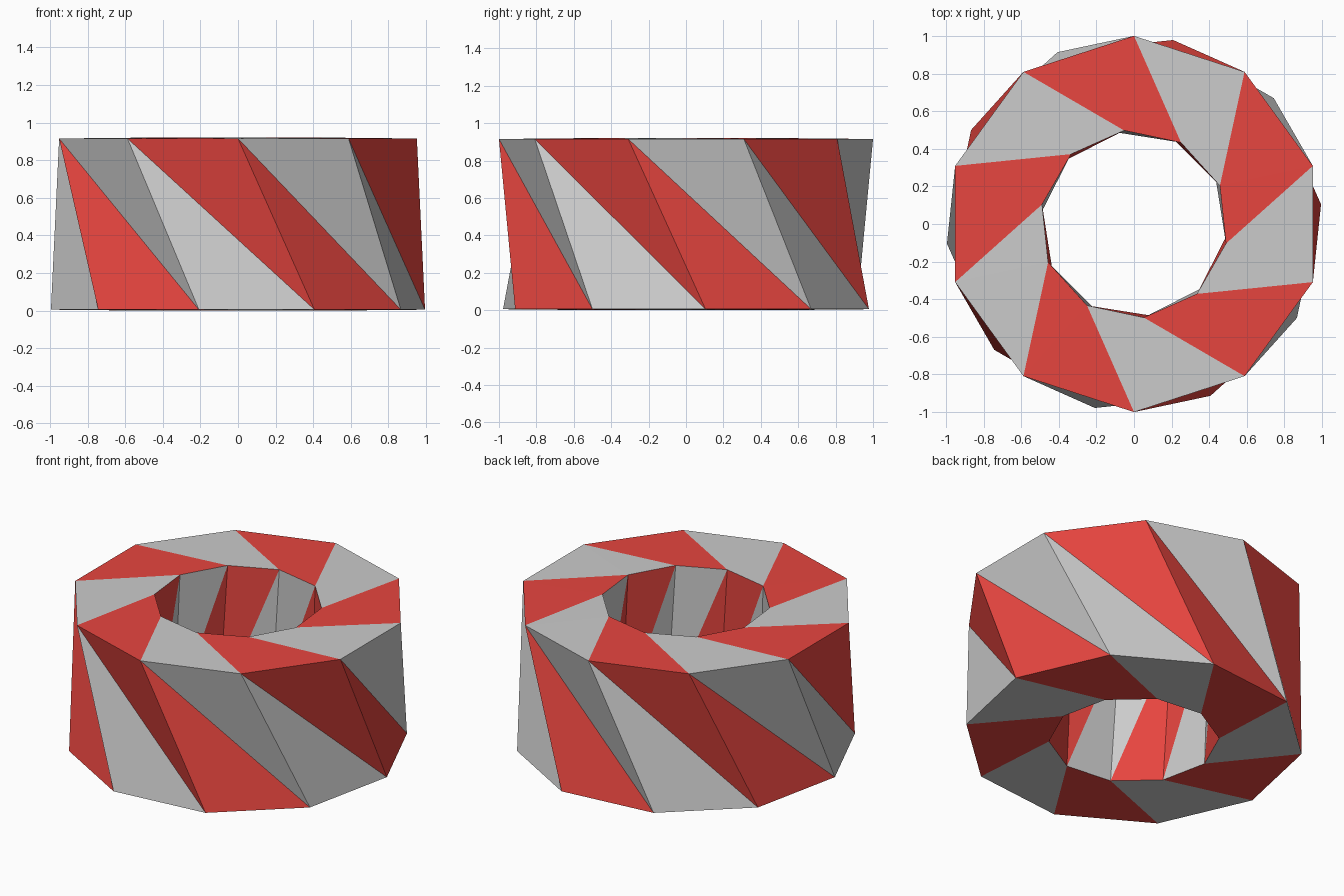
import bpy
from math import cos, sin, radians

if "Cube" in bpy.data.objects:
    bpy.data.objects.remove(bpy.data.objects["Cube"])

STEP = 36  # ten bands around the ring


def point(radius, z, degrees):
    a = radians(degrees)
    return (radius * cos(a), radius * sin(a), z)


# cross-section rings in order: radius, height, twist in degrees
RINGS = [
    (0.5, 0.92, -30),    # inner top
    (1.0, 0.915, 0),     # outer top
    (1.0, 0.005, 60),    # outer bottom
    (0.5, 0.0, 84),      # inner bottom
    (0.5, 0.92, 42),     # back to inner top
]


def build_bands(name, parity):
    verts, faces = [], []
    for i in range(10):
        start = -126 + STEP * i
        for k in range(4):
            # the inner wall carries the opposite colour
            if (i + (k == 3)) % 2 != parity:
                continue
            (r0, z0, t0), (r1, z1, t1) = RINGS[k], RINGS[k + 1]
            p0, p1 = point(r0, z0, start + t0), point(r0, z0, start + t0 + STEP)
            q0, q1 = point(r1, z1, start + t1), point(r1, z1, start + t1 + STEP)
            n = len(verts)
            verts += [q0, q1, p1, p0]
            # each twisted panel folds along its shorter diagonal
            if k == 3:
                faces += [(n, n + 1, n + 3), (n + 1, n + 2, n + 3)]
            else:
                faces += [(n, n + 1, n + 2), (n, n + 2, n + 3)]
    mesh = bpy.data.meshes.new(name)
    mesh.from_pydata(verts, [], faces)
    mesh.update()
    obj = bpy.data.objects.new(name, mesh)
    bpy.context.collection.objects.link(obj)
    return obj


# red and grey bands of the twisted ring
red = bpy.data.materials.new("red")
red.diffuse_color = (0.8, 0.06, 0.05, 1)
red.use_nodes = True
red.node_tree.nodes["Principled BSDF"].inputs["Base Color"].default_value = red.diffuse_color
build_bands("red_bands", 0).data.materials.append(red)
build_bands("grey_bands", 1)
